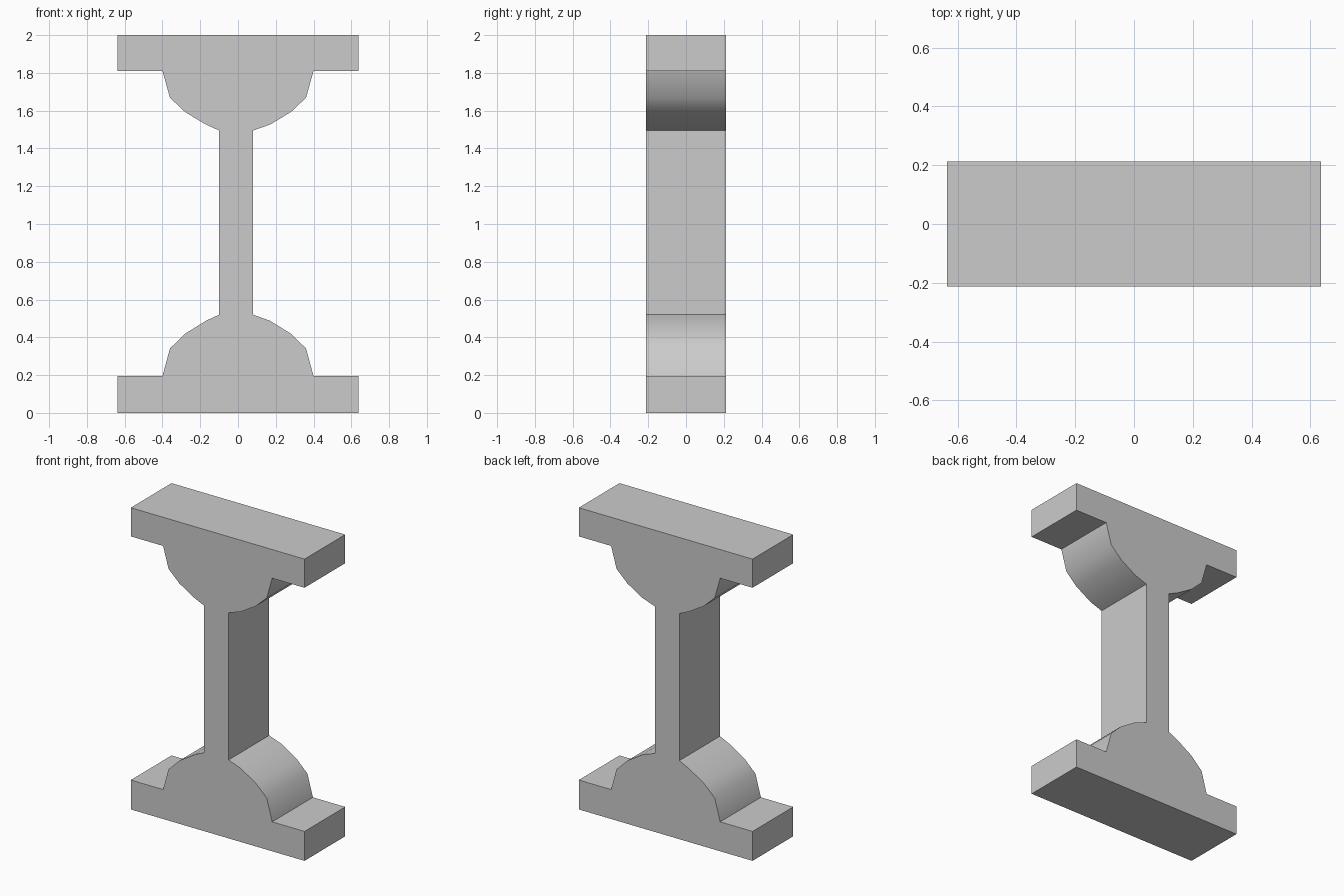
import bpy, bmesh, math
from mathutils import Vector

if "Cube" in bpy.data.objects:
    bpy.data.objects.remove(bpy.data.objects["Cube"])

HALF_DEPTH = 0.213


def dome_side(side, neck_x, z_plate, z_neck):
    """Dome edge from the plate to the neck on one side (side = 1 or -1)."""
    steps = [(0.40, 0.0), (0.36, 0.45), (0.28, 0.69), (0.17, 0.90)]
    pts = [(side * x, z_plate + t * (z_neck - z_plate)) for x, t in steps]
    return pts + [(neck_x, z_neck)]


def extrude_profile(name, outline):
    """Extrude an x-z outline through the full depth."""
    bm = bmesh.new()
    front = bm.faces.new([bm.verts.new((x, -HALF_DEPTH, z)) for x, z in outline])
    back = bmesh.ops.extrude_face_region(bm, geom=[front], use_keep_orig=True)
    moved = [v for v in back["geom"] if isinstance(v, bmesh.types.BMVert)]
    bmesh.ops.translate(bm, verts=moved, vec=Vector((0, 2 * HALF_DEPTH, 0)))
    bmesh.ops.recalc_face_normals(bm, faces=bm.faces)
    mesh = bpy.data.meshes.new(name)
    bm.to_mesh(mesh)
    bm.free()
    obj = bpy.data.objects.new(name, mesh)
    bpy.context.collection.objects.link(obj)
    bpy.ops.object.select_all(action="DESELECT")
    obj.select_set(True)
    bpy.context.view_layer.objects.active = obj
    bpy.ops.object.shade_smooth_by_angle(angle=math.radians(40))
    return obj


# One continuous outline: base plate, lower dome, stem, upper dome, top plate
W = 0.637
right = ([(W, 0), (W, 0.195)]
         + dome_side(1, 0.08, 0.195, 0.52)
         + dome_side(1, 0.08, 1.81, 1.495)[::-1]
         + [(W, 1.81), (W, 2.0)])
left = ([(-W, 0), (-W, 0.195)]
        + dome_side(-1, -0.10, 0.195, 0.52)
        + dome_side(-1, -0.10, 1.81, 1.495)[::-1]
        + [(-W, 1.81), (-W, 2.0)])
extrude_profile("pedestal_column", right + left[::-1])
